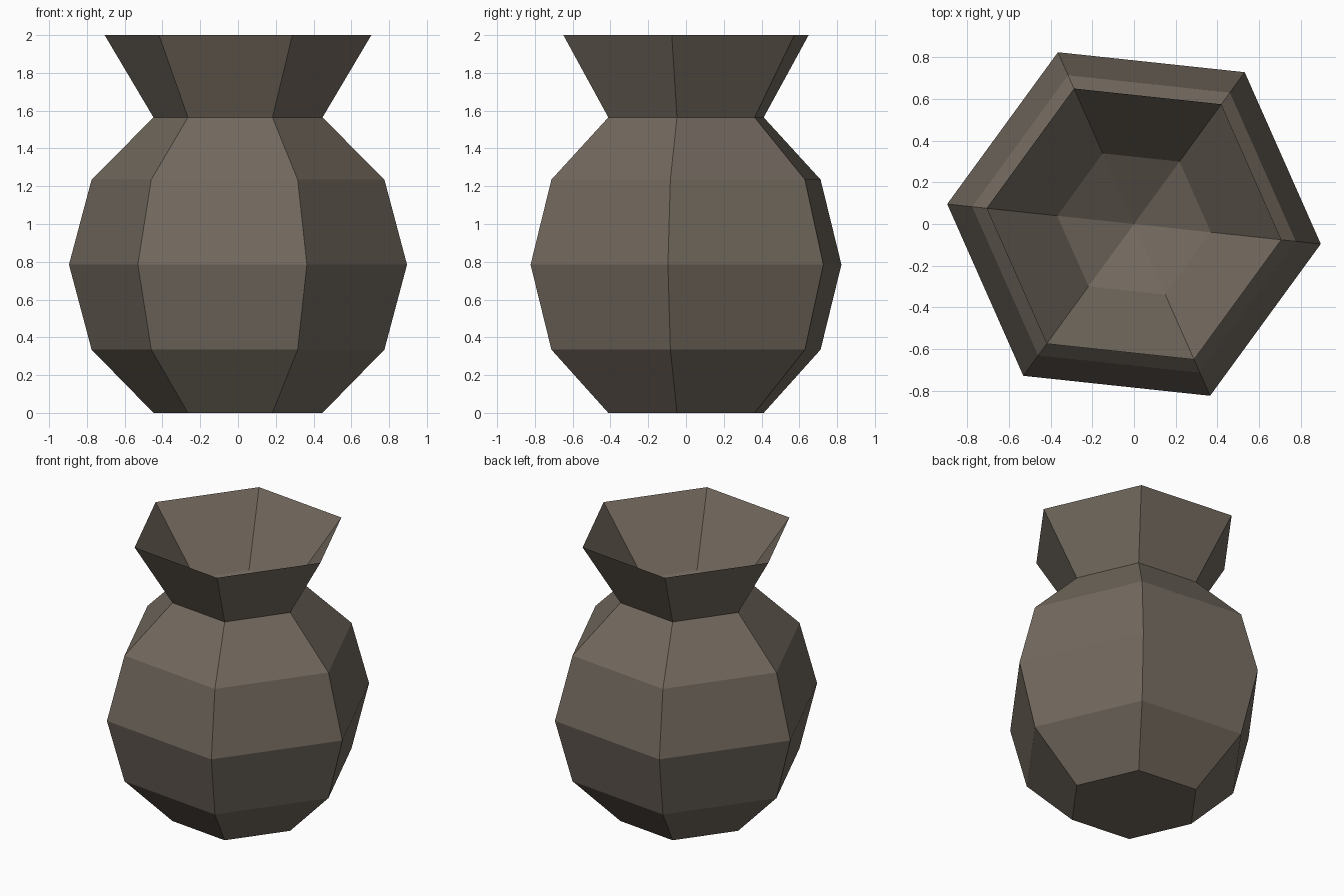
import bpy, bmesh
from math import sin, cos, radians, tau

cube = bpy.data.objects.get("Cube")
if cube:
    bpy.data.objects.remove(cube, do_unlink=True)

SIDES = 6
TURN = radians(-6.1)
BELLY = 0.9

# Dull brown clay
clay = bpy.data.materials.new("brown clay")
clay.use_nodes = True
colour = (0.17, 0.142, 0.113, 1)
clay.diffuse_color = colour
clay.node_tree.nodes["Principled BSDF"].inputs["Base Color"].default_value = colour

# Spherical belly rings from foot to neck, then flared rim and inner funnel
profile = [(BELLY * cos(radians(a)), 0.785 + BELLY * sin(radians(a)))
           for a in (-60, -30, 0, 30, 60)]
profile[0] = (profile[0][0], 0)
profile += [(0.71, 2.0), (0.37, 1.56)]
APEX = 1.35

bm = bmesh.new()
rings = []
for r, z in profile:
    angles = [TURN + tau * i / SIDES for i in range(SIDES)]
    rings.append([bm.verts.new((r * cos(a), r * sin(a), z)) for a in angles])

# Walls
for low, high in zip(rings, rings[1:]):
    for i in range(SIDES):
        j = (i + 1) % SIDES
        bm.faces.new((low[i], low[j], high[j], high[i]))

# Flat foot and sunken inner floor
bm.faces.new(rings[0][::-1])
apex = bm.verts.new((0, 0, APEX))
for i in range(SIDES):
    bm.faces.new((rings[-1][i], rings[-1][(i + 1) % SIDES], apex))
bmesh.ops.recalc_face_normals(bm, faces=bm.faces)

mesh = bpy.data.meshes.new("vase")
bm.to_mesh(mesh)
bm.free()
mesh.materials.append(clay)
vase = bpy.data.objects.new("vase", mesh)
bpy.context.collection.objects.link(vase)
